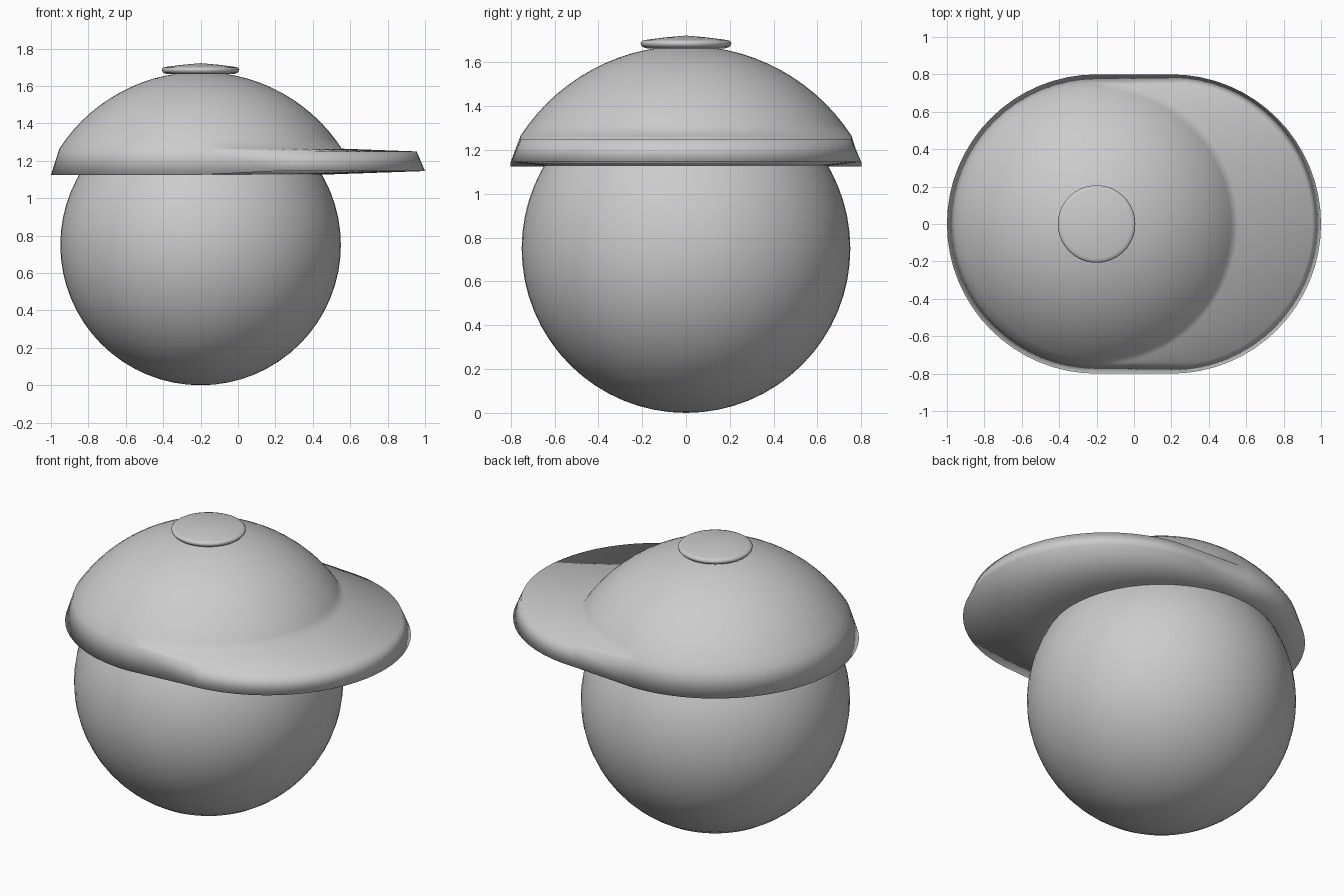
import bpy, bmesh, math

if "Cube" in bpy.data.objects:
    bpy.data.objects.remove(bpy.data.objects["Cube"])

CX = -0.2      # axis of head and crown
N = 64         # segments around, divisible by 4


def make_object(name, bm):
    bmesh.ops.remove_doubles(bm, verts=bm.verts, dist=1e-5)
    bmesh.ops.recalc_face_normals(bm, faces=bm.faces)
    mesh = bpy.data.meshes.new(name)
    bm.to_mesh(mesh)
    bm.free()
    for p in mesh.polygons:
        p.use_smooth = True
    ob = bpy.data.objects.new(name, mesh)
    bpy.context.collection.objects.link(ob)
    return ob


def loft(name, rings):
    """Skin equal-length rings of points and cap both ends with fans."""
    bm = bmesh.new()
    loops = [[bm.verts.new(p) for p in ring] for ring in rings]
    n = len(loops[0])
    for a, b in zip(loops, loops[1:]):
        for i in range(n):
            j = (i + 1) % n
            bm.faces.new((a[i], a[j], b[j], b[i]))
    return make_object(name, bm)


# Columns around the cap: the front half can be slid forward to form the brim
half = [math.pi * i / (N // 2) for i in range(N // 2 + 1)]
columns = [(a - math.pi / 2, True) for a in half] + [(a + math.pi / 2, False) for a in half]


def ring(r, z, brim_z=None):
    pts = []
    for a, front in columns:
        slide = front and brim_z is not None
        pts.append((CX + r * math.cos(a) + (0.4 if slide else 0),
                    r * math.sin(a), brim_z if slide else z))
    return pts


# Head
bm = bmesh.new()
bmesh.ops.create_uvsphere(bm, u_segments=64, v_segments=32, radius=0.75)
bmesh.ops.translate(bm, verts=bm.verts, vec=(CX, 0, 0.755))
bm.verts.ensure_lookup_table()
for v in bm.verts:
    v.co.z = v.co.z * 0.75 / 0.75 - 0.005
make_object("head", bm)

# Cap: shallow dome, stadium-shaped rim and brim, closed underside
R, ZC = 0.90, 0.775
a_max = math.asin(0.755 / R)
rings = [ring(R * math.sin(a_max * k / 14), ZC + R * math.cos(a_max * k / 14))
         for k in range(15)]
z_rim = ZC + R * math.cos(a_max)
rings += [ring(0.755, z_rim, 1.25),
          ring(0.80, 1.125, 1.145),
          ring(0.63, 1.125),
          ring(0.0, 1.125)]
loft("cap", rings)

# Button on top
button = loft("cap_button", [ring(r, z) for r, z in (
    (0, 1.722), (0.10, 1.713), (0.185, 1.702), (0.20, 1.698), (0.207, 1.690),
    (0.206, 1.680), (0.198, 1.670), (0.18, 1.664), (0, 1.66))])
